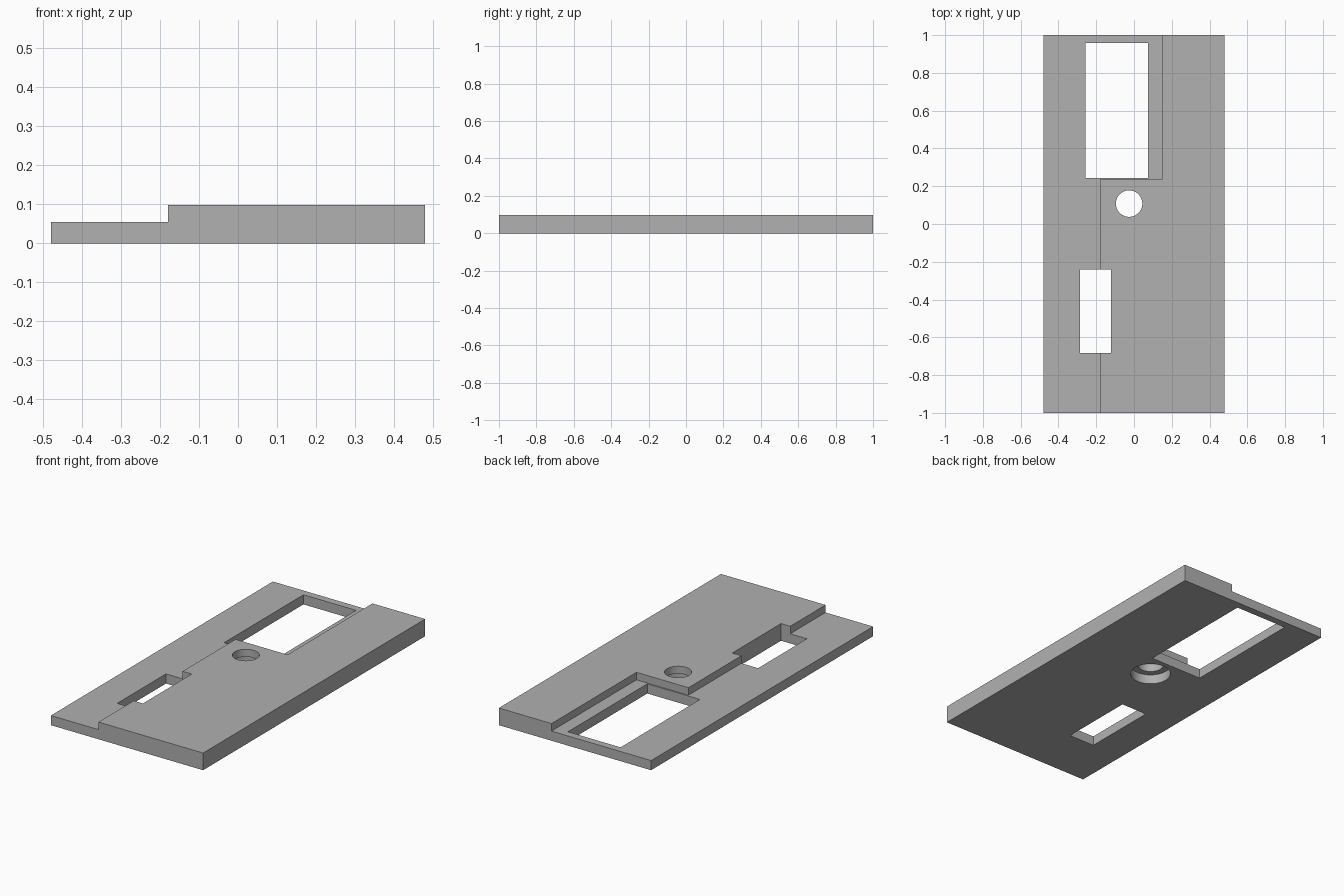
import bpy
import bmesh
from math import cos, sin, tau

if "Cube" in bpy.data.objects:
    bpy.data.objects.remove(bpy.data.objects["Cube"], do_unlink=True)

WIDTH, LENGTH, TOP, STEP = 0.96, 2.0, 0.098, 0.055
OVER = 0.1  # how far cutters reach past the plate

grey = bpy.data.materials.new("plain grey")
grey.use_nodes = True
grey.diffuse_color = (0.44, 0.44, 0.44, 1)
grey.node_tree.nodes["Principled BSDF"].inputs["Base Color"].default_value = grey.diffuse_color


def prism(name, outline, low, high):
    """Extrude an outline in the ground plane from low to high."""
    bm = bmesh.new()
    base = bm.faces.new([bm.verts.new((x, y, low)) for x, y in outline])
    top = bmesh.ops.extrude_face_region(bm, geom=[base])["geom"]
    verts = [v for v in top if isinstance(v, bmesh.types.BMVert)]
    bmesh.ops.translate(bm, verts=verts, vec=(0, 0, high - low))
    bmesh.ops.recalc_face_normals(bm, faces=bm.faces)
    mesh = bpy.data.meshes.new(name)
    bm.to_mesh(mesh)
    bm.free()
    mesh.materials.append(grey)
    obj = bpy.data.objects.new(name, mesh)
    bpy.context.collection.objects.link(obj)
    return obj


def rectangle(x0, x1, y0, y1):
    return [(x0, y0), (x1, y0), (x1, y1), (x0, y1)]


def circle(x, y, radius, sides=64):
    return [(x + radius * cos(tau * i / sides), y + radius * sin(tau * i / sides))
            for i in range(sides)]


def cut(target, cutter):
    cutter.hide_render = True
    mod = target.modifiers.new(cutter.name, "BOOLEAN")
    mod.operation = "DIFFERENCE"
    mod.solver = "EXACT"
    mod.object = cutter
    bpy.context.view_layer.objects.active = target
    bpy.ops.object.modifier_apply(modifier=mod.name)
    bpy.data.objects.remove(cutter, do_unlink=True)


# Full-height plate
hw, hl = WIDTH / 2, LENGTH / 2
plate = prism("stepped_plate", rectangle(-hw, hw, -hl, hl), 0, TOP)

# Lowered shelf with an offset step line
shelf = [(-hw - OVER, -hl - OVER), (-0.18, -hl - OVER), (-0.18, 0.235),
         (0.148, 0.235), (0.148, hl + OVER), (-hw - OVER, hl + OVER)]
cut(plate, prism("shelf_cutter", shelf, STEP, TOP + OVER))

# Rectangular windows
cut(plate, prism("large_window_cutter", rectangle(-0.258, 0.074, 0.243, 0.958), -OVER, TOP + OVER))
cut(plate, prism("small_window_cutter", rectangle(-0.285, -0.122, -0.682, -0.242), -OVER, TOP + OVER))

# Screw hole, widened from underneath
cut(plate, prism("hole_cutter", circle(-0.026, 0.108, 0.07), -OVER, TOP + OVER))
cut(plate, prism("counterbore_cutter", circle(-0.026, 0.108, 0.107), -OVER, STEP))

# Smooth the round walls, keep the edges sharp
bpy.ops.object.select_all(action="DESELECT")
plate.select_set(True)
bpy.context.view_layer.objects.active = plate
bpy.ops.object.shade_smooth_by_angle()
